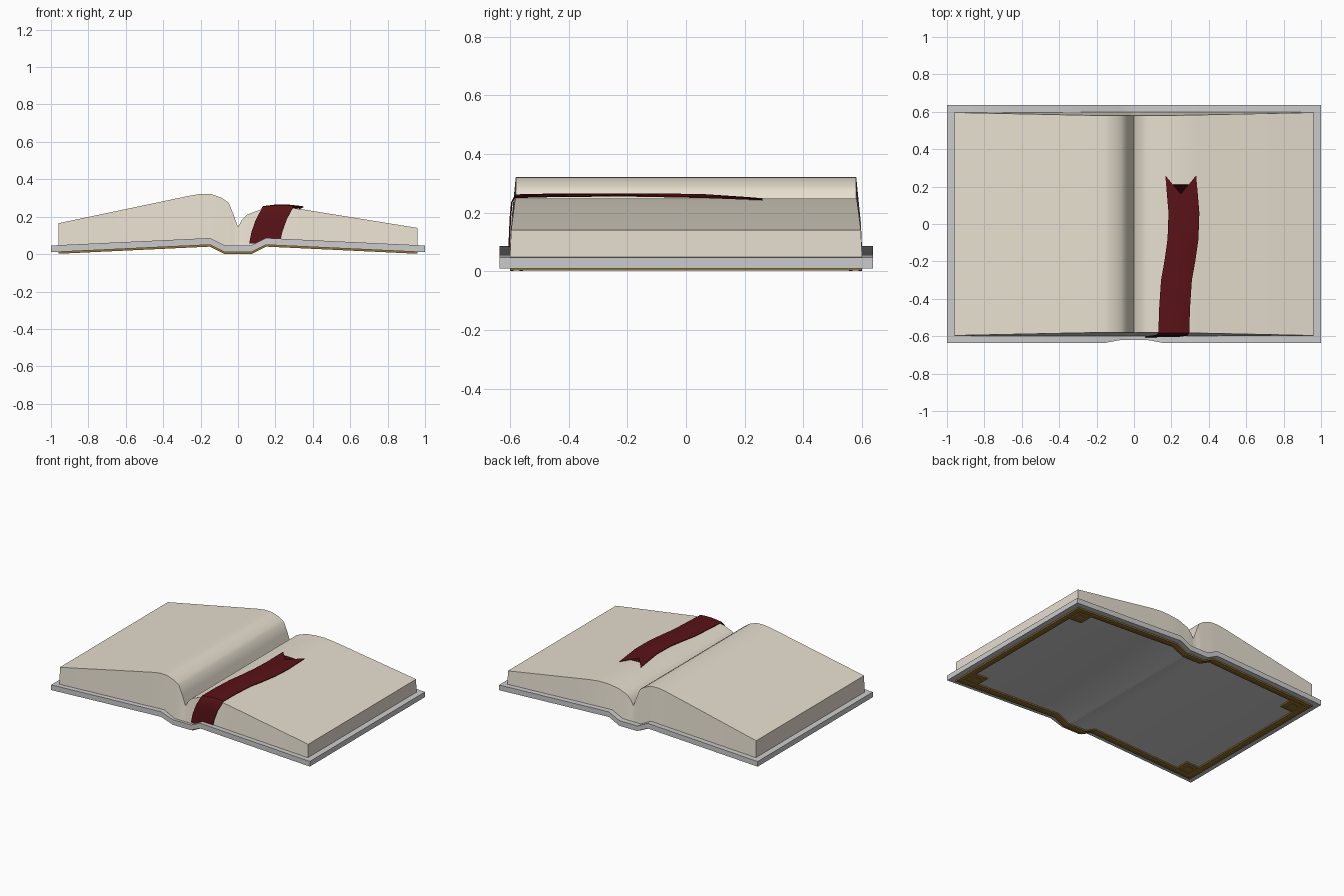
import bpy, bmesh, math

if "Cube" in bpy.data.objects:
    bpy.data.objects.remove(bpy.data.objects["Cube"])


def material(name, color):
    m = bpy.data.materials.new(name)
    m.diffuse_color = (*color, 1)
    m.use_nodes = True
    m.node_tree.nodes["Principled BSDF"].inputs["Base Color"].default_value = m.diffuse_color
    return m


PAPER = material("paper", (0.80, 0.74, 0.63))
RED = material("red_cloth", (0.10, 0.006, 0.008))
GOLD = material("old_gold", (0.30, 0.17, 0.03))


def interp(points, x):
    for (x0, z0), (x1, z1) in zip(points, points[1:]):
        if x <= x1:
            return z0 + (z1 - z0) * (x - x0) / (x1 - x0)
    return points[-1][1]


def loft(bm, rings):
    """Skin closed cross-sections and cap both ends."""
    vs = [[bm.verts.new(p) for p in r] for r in rings]
    n = len(rings[0])
    for a, b in zip(vs, vs[1:]):
        for i in range(n):
            j = (i + 1) % n
            bm.faces.new((a[i], a[j], b[j], b[i]))
    bm.faces.new(vs[0][::-1])
    bm.faces.new(vs[-1])


def finish(name, bm, mat=None, angle=35):
    bmesh.ops.recalc_face_normals(bm, faces=bm.faces)
    me = bpy.data.meshes.new(name)
    bm.to_mesh(me)
    bm.free()
    ob = bpy.data.objects.new(name, me)
    bpy.context.collection.objects.link(ob)
    if mat:
        me.materials.append(mat)
    bpy.ops.object.select_all(action='DESELECT')
    ob.select_set(True)
    bpy.context.view_layer.objects.active = ob
    bpy.ops.object.shade_smooth_by_angle(angle=math.radians(angle))
    return ob


# Profiles in x, z
half = [(0.07, 0.010), (0.15, 0.050), (1.0, 0.010)]
bottom = [(-x, z) for x, z in reversed(half)] + half
top = [(x, z + 0.036) for x, z in bottom]
page_top = [(-0.96, 0.165), (-0.26, 0.312), (-0.20, 0.322), (-0.14, 0.320),
            (-0.09, 0.302), (-0.05, 0.275), (-0.025, 0.215), (0, 0.145),
            (0.02, 0.182), (0.05, 0.212), (0.12, 0.238), (0.20, 0.248),
            (0.27, 0.248), (0.34, 0.240), (0.96, 0.140)]

# Cover: hinged boards and spine, front edge slightly short at the spine
bm = bmesh.new()
rings = []
for x, z in bottom:
    yf = -0.62 if abs(x) < 0.1 else -0.635
    rings.append([(x, yf, z), (x, yf, z + 0.036), (x, 0.637, z + 0.036), (x, 0.637, z)])
loft(bm, rings)
finish("cover", bm)

# Page block: two bulging stacks meeting in the gutter
bm = bmesh.new()
rings = []
for x in sorted({p[0] for p in page_top} | {-0.15, -0.07, 0.07, 0.15}):
    zb, zt = interp(top, x) - 0.002, interp(page_top, x)
    yt = 0.58 + 0.016 * max(0, abs(x) - 0.2) / 0.76
    rings.append([(x, -0.6, zb), (x, -yt, zt), (x, yt, zt), (x, 0.6, zb)])
loft(bm, rings)
finish("pages", bm, PAPER)

# Ribbon: hangs over the front edge, lies on the right page, swallow tail
COLS = 5
rows = []
for cx, y, z in [(0.142, -0.606, 0.056), (0.155, -0.604, 0.12), (0.178, -0.601, 0.185),
                 (0.205, -0.596, 0.235)]:
    rows.append([(cx + 0.165 * (i / (COLS - 1) - 0.5), y,
                  min(z, interp(page_top, cx + 0.165 * (i / (COLS - 1) - 0.5)) + 0.008))
                 for i in range(COLS)])
lying = [(0.213, -0.583, 0.014), (0.217, -0.45, 0.017), (0.227, -0.30, 0.017),
         (0.245, -0.20, 0.017), (0.262, -0.08, 0.017), (0.267, 0.06, 0.015),
         (0.250, 0.26, 0.005)]
for k, (cx, y, lift) in enumerate(lying):
    row = []
    for i in range(COLS):
        t = i / (COLS - 1) - 0.5
        x = cx + 0.165 * t
        notch = 0.10 * (1 - abs(t) * 2) if k == len(lying) - 1 else 0
        row.append((x, y - notch, interp(page_top, x) + lift))
    rows.append(row)
bm = bmesh.new()
rings = []
for k, row in enumerate(rows):
    dy, dz = (0.005, 0) if k < 4 else (0, -0.004)
    rings.append(row + [(x, y + dy, z + dz) for x, y, z in reversed(row)])
loft(bm, rings)
finish("bookmark_ribbon", bm, RED)


# Gilt border under the cover, following its bends
def strip(bm, x0, x1, y0, y1, depth):
    xs = [x0] + [p[0] for p in bottom if x0 < p[0] < x1] + [x1]
    rings = []
    for x in xs:
        z = interp(bottom, x)
        rings.append([(x, y0, z - depth), (x, y1, z - depth),
                      (x, y1, z + 0.001), (x, y0, z + 0.001)])
    loft(bm, rings)


def frame(bm, x0, x1, y0, y1, w, depth):
    strip(bm, x0, x1, y0, y0 + w, depth)
    strip(bm, x0, x1, y1 - w, y1, depth)
    strip(bm, x0, x0 + w, y0 + w, y1 - w, depth)
    strip(bm, x1 - w, x1, y0 + w, y1 - w, depth)


bm = bmesh.new()
frame(bm, -0.96, 0.96, -0.60, 0.60, 0.045, 0.006)
frame(bm, -0.96, 0.96, -0.60, 0.60, 0.012, 0.010)
frame(bm, -0.927, 0.927, -0.567, 0.567, 0.012, 0.009)
finish("gilt_border", bm, GOLD)

# Corner ornaments: square ring with a central boss
bm = bmesh.new()
for sx in (-1, 1):
    for sy in (-1, 1):
        cx, cy = sx * 0.872, sy * 0.512
        strip(bm, cx - 0.055, cx + 0.055, cy - 0.055, cy + 0.055, 0.005)
        frame(bm, cx - 0.055, cx + 0.055, cy - 0.055, cy + 0.055, 0.014, 0.009)
        strip(bm, cx - 0.022, cx + 0.022, cy - 0.022, cy + 0.022, 0.009)
finish("corner_ornaments", bm, GOLD)
